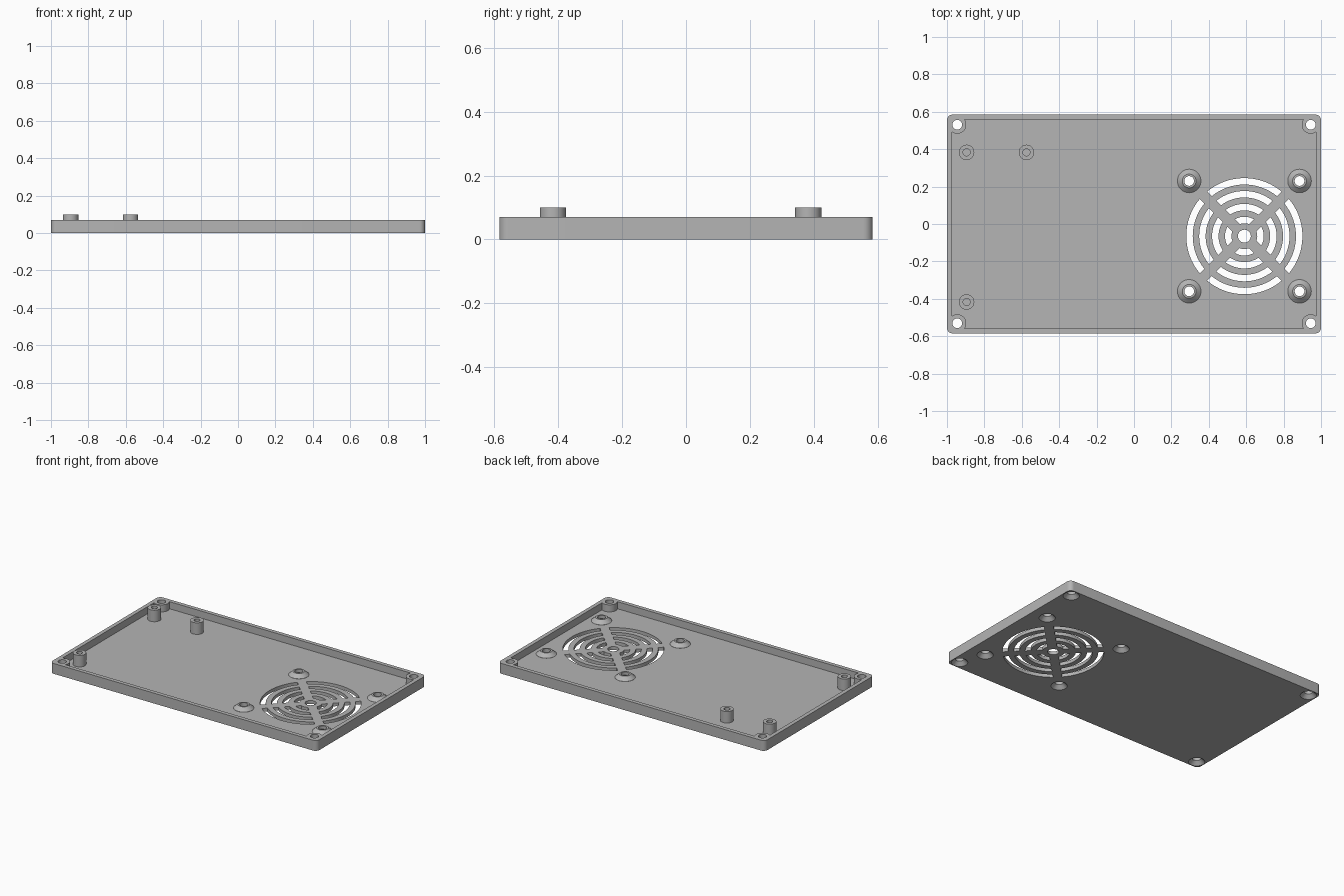
import bpy, bmesh
from math import sin, cos, asin, pi

cube = bpy.data.objects.get("Cube")
if cube:
    bpy.data.objects.remove(cube, do_unlink=True)

HEIGHT, FLOOR, WALL = 0.07, 0.022, 0.027
HALF_X, HALF_Y = 1.0, 0.585
FAN_X, FAN_Y, FAN_PITCH = 0.59, -0.065, 0.295
SLOT, RIB = 0.0345, 0.056

grey = bpy.data.materials.new("Grey plastic")
grey.use_nodes = True
colour = (0.46, 0.46, 0.46, 1)
grey.diffuse_color = colour
grey.node_tree.nodes["Principled BSDF"].inputs["Base Color"].default_value = colour


def loft(bm, rings):
    """Closed solid through rings with equal point counts."""
    loops = [[bm.verts.new(p) for p in ring] for ring in rings]
    n = len(loops[0])
    for a, b in zip(loops, loops[1:]):
        for i in range(n):
            j = (i + 1) % n
            bm.faces.new((a[i], a[j], b[j], b[i]))
    bm.faces.new(loops[0][::-1])
    bm.faces.new(loops[-1])


def prism(bm, outline, z0, z1):
    loft(bm, [[(x, y, z) for x, y in outline] for z in (z0, z1)])


def lathe(bm, centre, profile, n=40):
    cx, cy = centre
    loft(bm, [[(cx + r * cos(2 * pi * i / n), cy + r * sin(2 * pi * i / n), z)
               for i in range(n)] for r, z in profile])


def arc(cx, cy, r, a0, a1, n):
    return [(cx + r * cos(a0 + (a1 - a0) * i / n),
             cy + r * sin(a0 + (a1 - a0) * i / n)) for i in range(n + 1)]


def rounded_rect(hx, hy, r):
    points = []
    for k, (sx, sy) in enumerate(((1, 1), (-1, 1), (-1, -1), (1, -1))):
        points += arc(sx * (hx - r), sy * (hy - r), r, k * pi / 2, (k + 1) * pi / 2, 8)
    return points


def make_object(name, bm):
    bmesh.ops.recalc_face_normals(bm, faces=bm.faces)
    mesh = bpy.data.meshes.new(name)
    bm.to_mesh(mesh)
    bm.free()
    mesh.materials.append(grey)
    obj = bpy.data.objects.new(name, mesh)
    bpy.context.collection.objects.link(obj)
    return obj


def combine(target, tool, operation):
    tool.hide_render = True
    mod = target.modifiers.new(operation.lower(), 'BOOLEAN')
    mod.operation, mod.solver, mod.object = operation, 'EXACT', tool
    bpy.context.view_layer.objects.active = target
    bpy.ops.object.modifier_apply(modifier=mod.name)
    bpy.data.objects.remove(tool, do_unlink=True)


corners = [(sx * 0.945, sy * 0.531) for sx in (-1, 1) for sy in (-1, 1)]
standoffs = [(-0.895, 0.383), (-0.575, 0.383), (-0.895, -0.417)]
fan_mounts = [(FAN_X + sx * FAN_PITCH, FAN_Y + sy * FAN_PITCH)
              for sx in (-1, 1) for sy in (-1, 1)]

# Tray: rounded slab with a shallow cavity
bm = bmesh.new()
prism(bm, rounded_rect(HALF_X, HALF_Y, 0.03), 0, HEIGHT)
cover = make_object("fan_cover_plate", bm)
bm = bmesh.new()
inner_x, inner_y = HALF_X - WALL, HALF_Y - WALL
prism(bm, [(-inner_x, -inner_y), (inner_x, -inner_y),
           (inner_x, inner_y), (-inner_x, inner_y)], FLOOR, HEIGHT + 0.1)
combine(cover, make_object("cavity_cutter", bm), 'DIFFERENCE')

# Corner posts, board standoffs and conical fan bosses
bm = bmesh.new()
for c in corners:
    lathe(bm, c, [(0.048, 0.01), (0.048, HEIGHT)])
for c in standoffs:
    lathe(bm, c, [(0.041, 0.01), (0.041, 0.1)])
for c in fan_mounts:
    lathe(bm, c, [(0.063, 0.01), (0.063, FLOOR + 0.001), (0.037, 0.046)])
combine(cover, make_object("bosses", bm), 'UNION')

# Countersunk screw holes, blind standoff holes and grille slots
bm = bmesh.new()
for c in corners + fan_mounts:
    lathe(bm, c, [(0.052, -0.002), (0.05, 0), (0.026, 0.024), (0.026, 0.2)])
for c in standoffs:
    lathe(bm, c, [(0.019, 0.03), (0.019, 0.2)])
lathe(bm, (FAN_X, FAN_Y), [(SLOT, -0.1), (SLOT, 0.2)])
for ring in range(2, 10, 2):
    r0, r1 = ring * SLOT, (ring + 1) * SLOT
    g0, g1 = asin(RIB / 2 / r0), asin(RIB / 2 / r1)
    for k in range(4):
        start = pi / 4 + k * pi / 2
        end = start + pi / 2
        outline = arc(FAN_X, FAN_Y, r1, start + g1, end - g1, 16)
        outline += arc(FAN_X, FAN_Y, r0, end - g0, start + g0, 16)
        prism(bm, outline, -0.1, 0.2)
combine(cover, make_object("hole_cutter", bm), 'DIFFERENCE')

# Smooth the round surfaces, keep edges crisp
bpy.ops.object.select_all(action='DESELECT')
cover.select_set(True)
bpy.context.view_layer.objects.active = cover
bpy.ops.object.shade_smooth_by_angle(angle=pi / 6)
